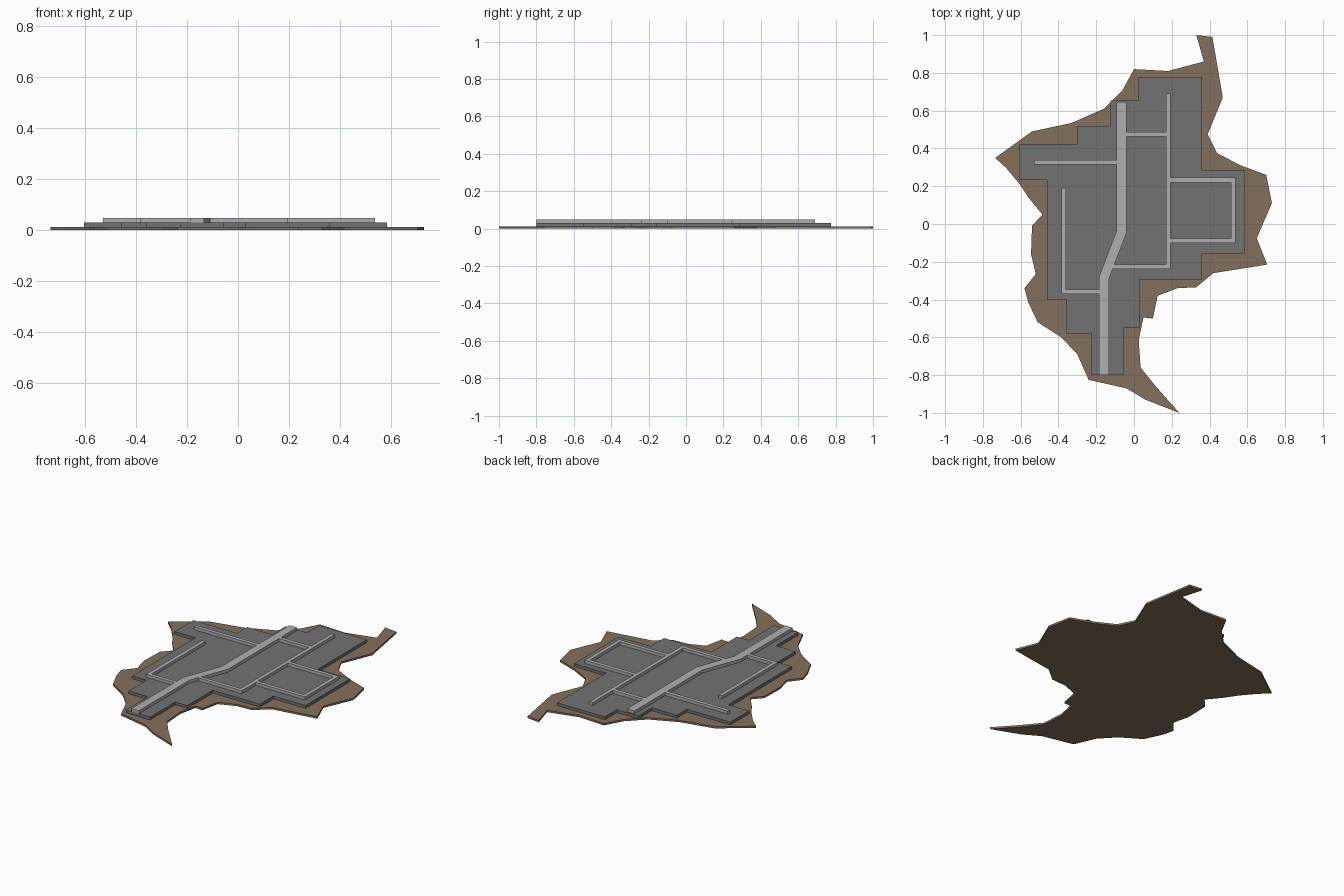
import bpy, bmesh
from mathutils import Vector

if "Cube" in bpy.data.objects:
    bpy.data.objects.remove(bpy.data.objects["Cube"])


def material(name, rgb):
    m = bpy.data.materials.new(name)
    m.diffuse_color = (*rgb, 1)
    m.use_nodes = True
    m.node_tree.nodes["Principled BSDF"].inputs["Base Color"].default_value = m.diffuse_color
    return m


def plate(name, outline, z0, z1, mat):
    """Extrude a closed 2D outline into a flat plate."""
    bm = bmesh.new()
    base = bm.faces.new([bm.verts.new((x, y, z0)) for x, y in outline])
    top = bmesh.ops.extrude_face_region(bm, geom=[base], use_keep_orig=True)
    verts = [g for g in top["geom"] if isinstance(g, bmesh.types.BMVert)]
    bmesh.ops.translate(bm, verts=verts, vec=(0, 0, z1 - z0))
    bmesh.ops.recalc_face_normals(bm, faces=bm.faces)
    mesh = bpy.data.meshes.new(name)
    bm.to_mesh(mesh)
    bm.free()
    mesh.materials.append(mat)
    obj = bpy.data.objects.new(name, mesh)
    bpy.context.collection.objects.link(obj)
    return obj


def ribbon(path, width):
    """Outline of a constant-width strip with mitred bends."""
    pts = [Vector(p) for p in path]
    dirs = [(b - a).normalized() for a, b in zip(pts, pts[1:])]
    left, right = [], []
    for i, p in enumerate(pts):
        d0, d1 = dirs[max(i - 1, 0)], dirs[min(i, len(dirs) - 1)]
        n0, n1 = Vector((-d0.y, d0.x)), Vector((-d1.y, d1.x))
        m = (n0 + n1).normalized()
        off = m * (width / 2 / m.dot(n1))
        left.append(p + off)
        right.append(p - off)
    return left + right[::-1]


brown = material("earth", (0.23, 0.16, 0.11))
dark = material("slab_grey", (0.17, 0.17, 0.17))
light = material("road_grey", (0.43, 0.43, 0.43))

# Ragged ground base
ground = [
    (.33, 1), (.415, .99), (.47, .67), (.39, .475), (.44, .375), (.565, .31),
    (.70, .26), (.73, .11), (.65, -.075), (.705, -.215), (.42, -.26),
    (.33, -.335), (.23, -.34), (.125, -.38), (.10, -.50), (.05, -.495),
    (.025, -.615), (.035, -.76), (.12, -.865), (.24, -1), (.06, -.93),
    (-.04, -.87), (-.24, -.825), (-.30, -.69), (-.385, -.60), (-.51, -.52),
    (-.56, -.415), (-.58, -.34), (-.52, -.265), (-.545, -.16), (-.54, -.01),
    (-.485, .05), (-.555, .135), (-.605, .21), (-.675, .295), (-.735, .35),
    (-.54, .49), (-.40, .52), (-.33, .535), (-.16, .61), (-.06, .71),
    (0, .82), (.18, .81), (.37, .86)]
plate("ground", ground, 0, 0.012, brown)

# Stepped city slab: x and y of successive right-angled edges
xs = [.36, .585, .36, .03, -.055, -.225, -.36, -.46, -.605, -.30, -.125, .025]
ys = [.285, -.16, -.295, -.55, -.80, -.58, -.40, .232, .42, .52, .655, .775]
slab = []
for i, x in enumerate(xs):
    slab += [(x, ys[i - 1]), (x, ys[i])]
plate("city_slab", slab, 0.012, 0.03, dark)

# Raised roads
Z0, Z1, W = 0.03, 0.049, 0.024
plate("main_road", ribbon([(-.065, .645), (-.065, -.04), (-.16, -.287), (-.16, -.80)], .053),
      Z0, Z1, light)
side_roads = {
    "west_upper_road": [(-.53, .328), (-.0915, .328)],
    "west_lower_road": [(-.373, .19), (-.373, -.358), (-.1865, -.358)],
    "east_long_road": [(.182, .69), (.182, -.227), (-.11, -.227)],
    "cross_road": [(-.0385, .475), (.17, .475)],
    "east_loop_road": [(.194, .233), (.526, .233), (.526, -.088), (.194, -.088)],
}
for name, path in side_roads.items():
    plate(name, ribbon(path, W), Z0, Z1, light)
